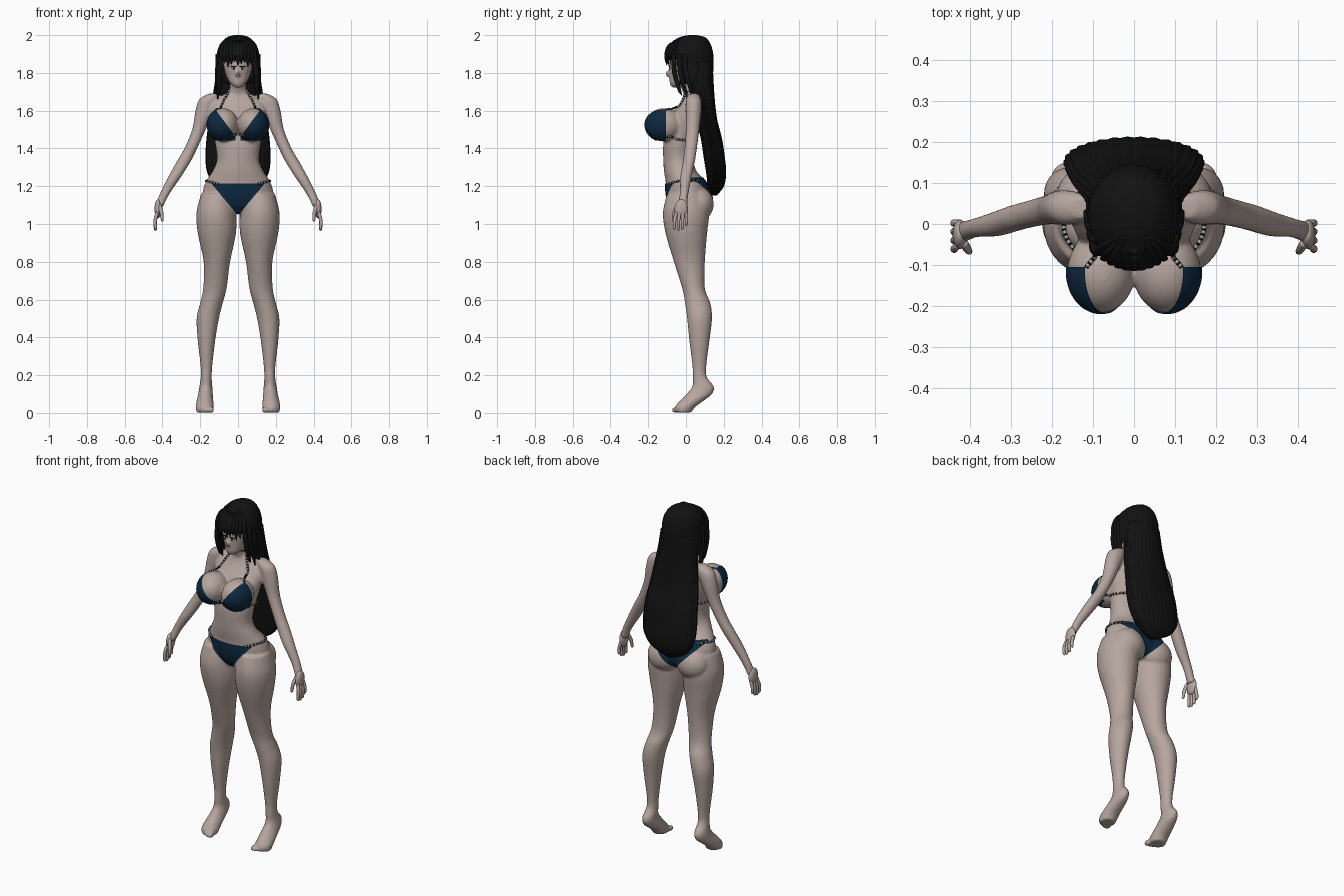
import bpy, bmesh, math
from mathutils import Vector, Matrix
from mathutils.bvhtree import BVHTree

if "Cube" in bpy.data.objects:
    bpy.data.objects.remove(bpy.data.objects["Cube"])


def material(name, rgb):
    m = bpy.data.materials.new(name)
    m.use_nodes = True
    m.diffuse_color = (*rgb, 1)
    bsdf = m.node_tree.nodes["Principled BSDF"]
    bsdf.inputs["Base Color"].default_value = (*rgb, 1)
    bsdf.inputs["Roughness"].default_value = 0.7
    return m


skin = material("skin", (0.47, 0.38, 0.345))
black = material("hair black", (0.006, 0.006, 0.006))
navy = material("navy cloth", (0.004, 0.022, 0.05))
silver = material("silver", (0.45, 0.45, 0.45))
white = material("eye white", (0.7, 0.68, 0.66))
pink = material("lip pink", (0.38, 0.22, 0.2))


def finish(name, bm, *mats):
    bmesh.ops.recalc_face_normals(bm, faces=bm.faces)
    for f in bm.faces:
        f.smooth = True
    mesh = bpy.data.meshes.new(name)
    bm.to_mesh(mesh)
    bm.free()
    for m in mats:
        mesh.materials.append(m)
    ob = bpy.data.objects.new(name, mesh)
    bpy.context.collection.objects.link(ob)
    return ob


def spline(rows, steps):
    """Smooth curve through rows of any length."""
    out = []
    for i in range(len(rows) - 1):
        p0, p1, p2 = rows[max(i - 1, 0)], rows[i], rows[i + 1]
        p3 = rows[min(i + 2, len(rows) - 1)]
        for k in range(steps):
            t = k / steps
            out.append([b + 0.5 * t * (c - a + t * (2*a - 5*b + 4*c - d + t * (3*b - a - 3*c + d)))
                        for a, b, c, d in zip(p0, p1, p2, p3)])
    return out + [list(rows[-1])]


def loft(bm, rows, n=28, steps=5, s=1, ripple=0, waves=24, sweep=False):
    """Rings (x, y, z, half width, half depth): level, or across the path."""
    pts = spline(rows, steps)
    rings = []
    for i, (x, y, z, a, b) in enumerate(pts):
        u, v = Vector((1, 0, 0)), Vector((0, 1, 0))
        if sweep:
            t = Vector(pts[min(i + 1, len(pts) - 1)][:3]) - Vector(pts[max(i - 1, 0)][:3])
            ref = v if abs(t.y) < 0.8 * t.length else Vector((0, 0, 1))
            u = t.cross(ref).normalized()
            v = u.cross(t).normalized()
        ring = []
        for k in range(n):
            q = math.tau * k / n
            r = 1 + ripple * math.cos(waves * q)
            p = Vector((x, y, z)) + (u * a * math.cos(q) + v * b * math.sin(q)) * r
            ring.append(bm.verts.new((p.x * s, p.y, p.z)))
        rings.append(ring)
    for j, (lo, hi) in enumerate(zip(rings, rings[1:])):
        for k in range(n):
            f = bm.faces.new((lo[k], lo[(k + 1) % n], hi[(k + 1) % n], hi[k]))
            f.material_index = (j // 2) % 2 if sweep == "striped" else 0
    bm.faces.new(rings[0])
    bm.faces.new(rings[-1])


def ball(bm, centre, size, s=1):
    m = Matrix.Translation((centre[0] * s, *centre[1:])) @ Matrix.Diagonal((*size, 1))
    bmesh.ops.create_uvsphere(bm, u_segments=24, v_segments=16, radius=1, matrix=m)


# Body: torso, neck, head, limbs fused into one skin
bm = bmesh.new()
loft(bm, [(0, y, z, a, b) for z, y, a, b in (
    (1.06, .01, .06, .07), (1.1, .015, .15, .105), (1.16, .01, .185, .115),
    (1.22, 0, .172, .107), (1.28, -.03, .135, .086), (1.34, -.04, .112, .08),
    (1.42, -.035, .12, .085), (1.5, -.015, .135, .09), (1.58, .005, .15, .08),
    (1.64, .025, .14, .058), (1.68, .03, .085, .045), (1.7, .025, .05, .042),
    (1.74, .015, .042, .045), (1.8, .01, .04, .045))], 40)
loft(bm, [(0, y, z, a, b) for z, y, a, b in (
    (1.723, -.062, .015, .014), (1.745, -.043, .042, .043), (1.785, -.012, .063, .077),
    (1.84, 0, .077, .09), (1.91, .01, .076, .09), (1.96, .02, .045, .055))])
ball(bm, (0, -.09, 1.797), (.009, .018, .017))
for s in (1, -1):
    ball(bm, (.08, -.117, 1.525), (.083, .1, .088), s)
    ball(bm, (.095, .065, 1.105), (.095, .082, .09), s)
    # leg down to the raised heel and ball of the foot
    loft(bm, [(x, y, z, a, b) for z, x, y, a, b in (
        (1.16, .11, 0, .085, .1), (1.06, .115, 0, .105, .122), (.95, .112, .002, .101, .11),
        (.8, .112, .018, .07, .082), (.66, .122, .04, .062, .06), (.58, .141, .062, .06, .067),
        (.5, .16, .072, .059, .066), (.38, .167, .071, .046, .053), (.25, .167, .071, .031, .037),
        (.19, .168, .073, .029, .038), (.14, .17, .09, .034, .057), (.1, .172, .07, .039, .068),
        (.06, .175, .025, .045, .062), (.03, .176, -.005, .048, .053),
        (.003, .176, -.012, .042, .042))], s=s)
    for i in range(5):
        r = .016 - .0015 * i
        ball(bm, (.14 + .0185 * i, -.052 + .004 * i * i / 2, r), (r * .8, r * 1.5, r), s)
    # arm
    loft(bm, [(x, y, z, a, b) for z, x, y, a, b in (
        (1.69, .125, .04, .03, .025), (1.66, .155, .04, .05, .04), (1.6, .178, .04, .047, .042),
        (1.5, .207, .035, .036, .036), (1.4, .25, .025, .034, .033), (1.33, .288, .015, .037, .032),
        (1.25, .335, 0, .034, .03), (1.16, .388, -.01, .026, .023),
        (1.09, .418, -.02, .02, .026))], s=s)
body = finish("body", bm, skin)
remesh = body.modifiers.new("fuse", "REMESH")
remesh.mode = "VOXEL"
remesh.voxel_size = 0.007
remesh.use_smooth_shade = True
soften = body.modifiers.new("soften", "SMOOTH")
soften.factor = 0.5
soften.iterations = 4
fused = bpy.data.meshes.new_from_object(body.evaluated_get(bpy.context.evaluated_depsgraph_get()))
body.modifiers.clear()
body.data = fused
if not fused.materials:
    fused.materials.append(skin)
surface = bmesh.new()
surface.from_mesh(fused)
tree = BVHTree.FromBMesh(surface)


def snap(p, lift=0.0):
    co, no, _, _ = tree.find_nearest(Vector(p))
    return co + no * lift


# Hands with tapered fingers
for s, side in ((1, "left"), (-1, "right")):
    bm = bmesh.new()
    ball(bm, (.424, -.025, 1.08), (.018, .036, .05), s)
    for i in range(4):
        y = -.052 + .018 * i
        tip = .965 + .006 * (i - 1) ** 2
        loft(bm, [(.428, y, 1.06, .009, .009), (.438, y * 1.15, 1.02, .009, .009),
                  (.437, y * 1.2, tip + .01, .008, .008), (.435, y * 1.2, tip, .003, .003)],
             10, 4, s, sweep=True)
    loft(bm, [(.416, -.045, 1.1, .011, .011), (.405, -.062, 1.06, .01, .01),
              (.401, -.068, 1.02, .007, .007), (.4, -.069, 1.013, .002, .002)],
         10, 4, s, sweep=True)
    finish(side + "_hand", bm, skin)

# Swimwear: skin copies lifted slightly and trimmed by planes


def cloth(name, planes):
    out = bmesh.new()
    for s in (1, -1):
        part = surface.copy()
        part.normal_update()
        for v, n in [(v, v.normal.copy()) for v in part.verts]:
            v.co += n * 0.004
        for co, no in planes:
            geom = part.verts[:] + part.edges[:] + part.faces[:]
            bmesh.ops.bisect_plane(part, geom=geom, plane_co=(co[0] * s, *co[1:]),
                                   plane_no=Vector((no[0] * s, *no[1:])).normalized(), clear_outer=True)
        temp = bpy.data.meshes.new("trim")
        part.to_mesh(temp)
        part.free()
        out.from_mesh(temp)
        bpy.data.meshes.remove(temp)
    return finish(name, out, navy)


cloth("swim_top", [((.012, 0, 0), (-1, 0, 0)), ((.12, 0, 1.607), (-.135, 0, .1)),
                   ((0, -.105, 0), (0, 1, 0)), ((0, 0, 1.442), (0, 0, -1))])
middle = [((0, 0, 0), (-1, 0, 0)), ((.3, 0, 0), (1, 0, 0))]
cloth("swim_bottom_front", middle + [((0, .02, 0), (0, 1, 0)), ((0, 0, 1.215), (0, 0, 1)),
                                     ((0, 0, 1.045), (1.2, 0, -1))])
cloth("swim_bottom_back", middle + [((0, .02, 0), (0, -1, 0)), ((0, 0, 1.245), (0, 0, 1)),
                                    ((0, 0, 1.055), (1.1, 0, -1))])

# Beaded straps laid on the skin
straps = {
    "neck_strap": [(.118, -.105, 1.61), (.09, -.05, 1.655), (.055, 0, 1.695), (0, .08, 1.715)],
    "back_strap": [(.15, -.1, 1.452), (.135, -.03, 1.445), (.09, .04, 1.44), (0, .07, 1.44)],
    "hip_strap": [(.11, -.1, 1.212), (.165, -.05, 1.228), (.18, .01, 1.235), (.13, .09, 1.24)],
    "front_link": [(.03, -.2, 1.465), (.015, -.17, 1.463), (0, -.15, 1.463)],
}
for name, path in straps.items():
    bm = bmesh.new()
    rows = [(*snap(p, .003), .0055, .0055) for p in spline(path, 6)]
    for s in (1, -1):
        loft(bm, rows, 8, 3, s, sweep="striped")
    finish(name, bm, black, silver)

# Face details as thin plates
for name, x, z, size, mat, lift in (
        ("eye", .033, 1.825, (.015, .003, .009), white, 0),
        ("iris", .033, 1.825, (.007, .003, .008), navy, .0015),
        ("lash", .034, 1.835, (.018, .004, .003), black, .002),
        ("lips", 0, 1.764, (.014, .004, .005), pink, 0)):
    bm = bmesh.new()
    for s in ((1, -1) if x else (1,)):
        ball(bm, snap((x, -.12, z), lift), size, s)
    finish(name, bm, mat)
surface.free()

# Hair cap with an opening for the face
bm = bmesh.new()
loft(bm, [(0, y, z, a, b) for z, y, a, b in (
    (2, .035, .02, .02), (1.987, .033, .06, .07), (1.95, .022, .095, .108),
    (1.9, .02, .111, .123), (1.85, .022, .113, .123), (1.79, .035, .115, .107),
    (1.74, .05, .115, .09))], 96, ripple=.012)
for co, no in (((0, 0, 1.868), (0, 0, 1)), ((0, -.035, 0), (0, 1, 0))):
    bmesh.ops.bisect_plane(bm, geom=bm.verts[:] + bm.edges[:] + bm.faces[:], plane_co=co, plane_no=no)
front = [f for f in bm.faces if f.calc_center_median().z < 1.868
         and (f.calc_center_median().y < -.035 or len(f.verts) > 20)]
bmesh.ops.delete(bm, geom=front, context="FACES")
finish("hair_cap", bm, black)

# Long hair down the back
bm = bmesh.new()
loft(bm, [(0, y, z, a, b) for z, y, a, b in (
    (1.86, .065, .105, .075), (1.75, .075, .12, .07), (1.65, .092, .135, .06),
    (1.55, .11, .15, .055), (1.45, .135, .163, .055), (1.35, .15, .168, .055),
    (1.27, .16, .158, .052), (1.2, .158, .115, .042), (1.15, .145, .03, .018))],
    120, ripple=.025, waves=30)
finish("long_hair", bm, black)

# Fringe and side locks
bm = bmesh.new()
for i in range(-5, 6):
    x = i * .017
    y = -.108 + 5 * x * x
    tip = 1.838 + .012 * (i % 3) - .003 * abs(i)
    loft(bm, [(x * .4, -.03, 1.983, .008, .006), (x * .85, y + .018, 1.945, .015, .008),
              (x, y, 1.89, .015, .007), (x * 1.04, y + .006, tip, .001, .001)], 10, 5, sweep=True)
finish("fringe", bm, black)
bm = bmesh.new()
for s in (1, -1):
    for k in range(3):
        y = -.065 + .03 * k
        loft(bm, [(.085 + .01 * k, y, 1.9, .014, .012), (.096 + .006 * k, y + .005, 1.8, .013, .013),
                  (.098 + .008 * k, y + .03, 1.71, .009, .009),
                  (.095 + .012 * k, y + .045, 1.62 + .03 * (2 - k), .001, .001)],
             12, 6, s, sweep=True)
finish("side_locks", bm, black)
